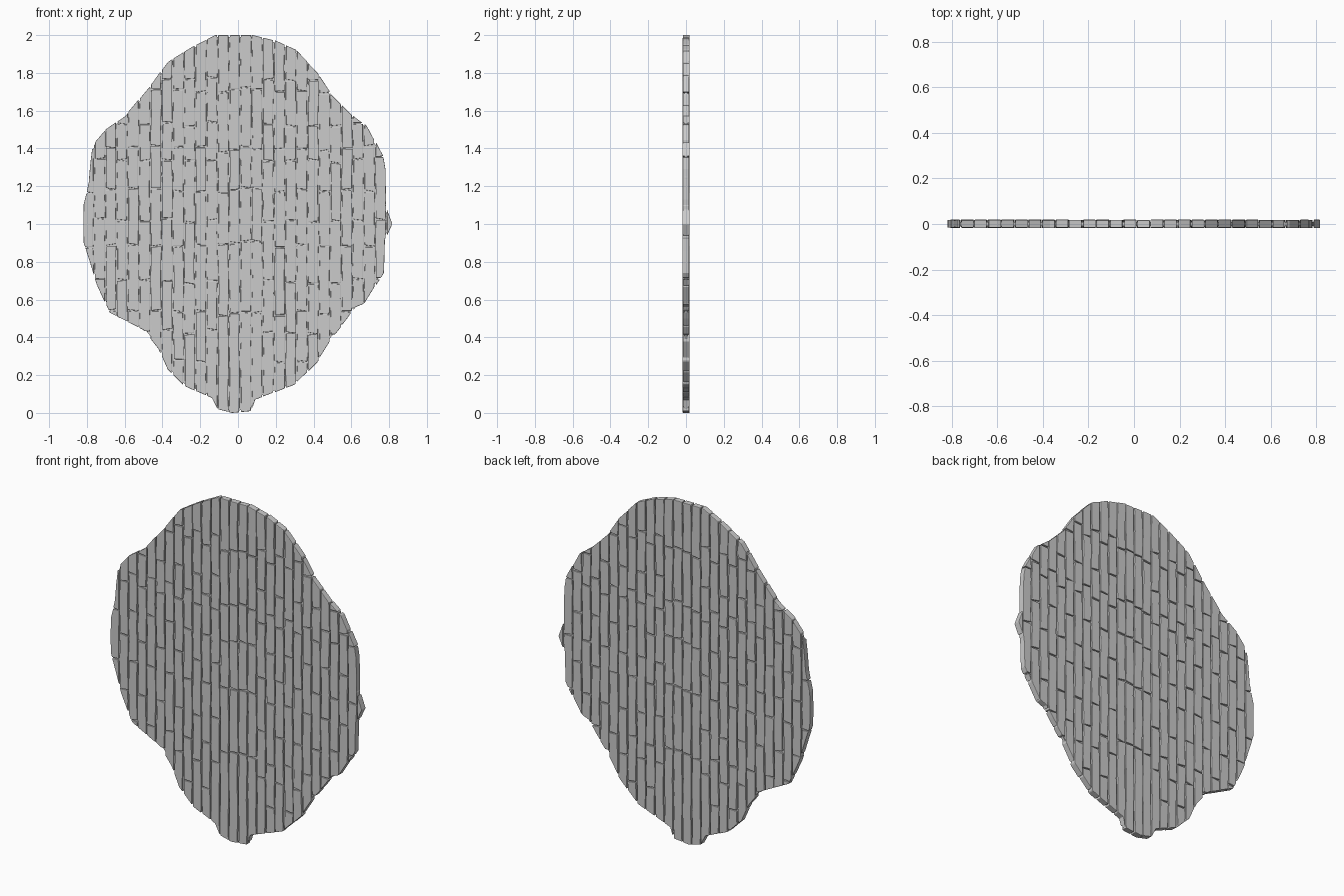
import bpy, bmesh, math, random

if "Cube" in bpy.data.objects:
    bpy.data.objects.remove(bpy.data.objects["Cube"])
random.seed(4)

# Irregular panel silhouette (x, z), counter-clockwise
OUTLINE = [(0.07, 0.01), (0.09, 0.07), (0.3, 0.15), (0.42, 0.27), (0.5, 0.4), (0.58, 0.5),
           (0.62, 0.56), (0.67, 0.58), (0.77, 0.74), (0.78, 0.92), (0.815, 1.0), (0.78, 1.1),
           (0.79, 1.25), (0.77, 1.36), (0.68, 1.52), (0.6, 1.58), (0.5, 1.68), (0.43, 1.79),
           (0.31, 1.92), (0.2, 1.97), (0.08, 2.0), (-0.12, 2.0), (-0.22, 1.95), (-0.37, 1.86),
           (-0.45, 1.75), (-0.54, 1.64), (-0.6, 1.57), (-0.7, 1.5), (-0.77, 1.42), (-0.79, 1.22),
           (-0.82, 1.1), (-0.815, 0.9), (-0.78, 0.78), (-0.75, 0.68), (-0.68, 0.53), (-0.5, 0.44),
           (-0.42, 0.34), (-0.37, 0.23), (-0.28, 0.14), (-0.14, 0.08), (-0.11, 0.02), (-0.03, 0.0)]
JOINTS_A = [0.27, 0.53, 0.88, 1.17, 1.40, 1.70]
JOINTS_B = [0.43, 0.70, 1.02, 1.34, 1.53, 1.77]
JOINTS_MID = [0.53, 0.90, 1.18, 1.40, 1.71]
PITCH, GAP = 0.0595, 0.003


def clip(poly, quad):
    """Cut a polygon down to a convex counter-clockwise quad."""
    for i in range(4):
        (ax, az), (bx, bz) = quad[i], quad[(i + 1) % 4]
        side = lambda p: (bx - ax) * (p[1] - az) - (bz - az) * (p[0] - ax)
        out = []
        for p, q in zip(poly, poly[1:] + poly[:1]):
            sp, sq = side(p), side(q)
            if sp >= 0:
                out.append(p)
            if sp * sq < 0:
                t = sp / (sp - sq)
                out.append((p[0] + t * (q[0] - p[0]), p[1] + t * (q[1] - p[1])))
        poly = out
        if len(poly) < 3:
            return []
    return poly


def area(poly):
    return 0.5 * sum(p[0] * q[1] - q[0] * p[1] for p, q in zip(poly, poly[1:] + poly[:1]))


def weather(poly, phase):
    """Split long edges and give them a slight waver."""
    out = []
    for p, q in zip(poly, poly[1:] + poly[:1]):
        n = max(1, int(math.dist(p, q) / 0.06))
        for i in range(n):
            x, z = (p[k] + (q[k] - p[k]) * i / n for k in (0, 1))
            out.append((x + 0.002 * math.sin(17 * z + phase), z))
    clean = [p for i, p in enumerate(out) if math.dist(p, out[i - 1]) > 0.002]
    return clean


def extrude(bm, poly, y0, y1):
    front = [bm.verts.new((x, y0, z)) for x, z in poly]
    back = [bm.verts.new((x, y1, z)) for x, z in poly]
    bm.faces.new(front)
    bm.faces.new(back[::-1])
    n = len(poly)
    for i in range(n):
        j = (i + 1) % n
        bm.faces.new((front[j], front[i], back[i], back[j]))


def finish(bm, name):
    bmesh.ops.recalc_face_normals(bm, faces=bm.faces)
    mesh = bpy.data.meshes.new(name)
    bm.to_mesh(mesh)
    bm.free()
    obj = bpy.data.objects.new(name, mesh)
    bpy.context.collection.objects.link(obj)
    return obj


# Staggered planks, clipped to the silhouette
bm = bmesh.new()
for k in range(-15, 15):
    x0 = 0.012 + k * PITCH
    x1 = x0 + PITCH
    mirrored = k if k >= 0 else -1 - k
    joints = JOINTS_MID if -2 <= k <= 1 else (JOINTS_A if mirrored % 2 else JOINTS_B)
    shift = random.uniform(-0.012, 0.012)
    levels = [-0.1] + [z + shift + random.uniform(-0.008, 0.008) for z in joints] + [2.1]
    for z0, z1 in zip(levels, levels[1:]):
        j = lambda s=0.0015: random.uniform(-s, s)
        t = j(0.005)
        quad = [(x0 + GAP + j(), z0 + GAP - t), (x1 - GAP + j(), z0 + GAP + t),
                (x1 - GAP + j(), z1 - GAP + j(0.004)), (x0 + GAP + j(), z1 - GAP + j(0.004))]
        poly = clip(OUTLINE, quad)
        if poly and area(poly) > 0.0003:
            poly = weather(poly, k * 1.7)
            if len(poly) > 2:
                extrude(bm, poly, -0.017 + j(), 0.018 + j())
planks = finish(bm, "planks")
bevel = planks.modifiers.new("worn_edges", "BEVEL")
bevel.width, bevel.segments = 0.005, 2
bevel.limit_method, bevel.angle_limit = 'ANGLE', math.radians(40)

# Recessed core filling the grooves
bm = bmesh.new()
extrude(bm, [(x * 0.99, 1 + (z - 1) * 0.99) for x, z in OUTLINE], -0.008, 0.009)
finish(bm, "core_board")
